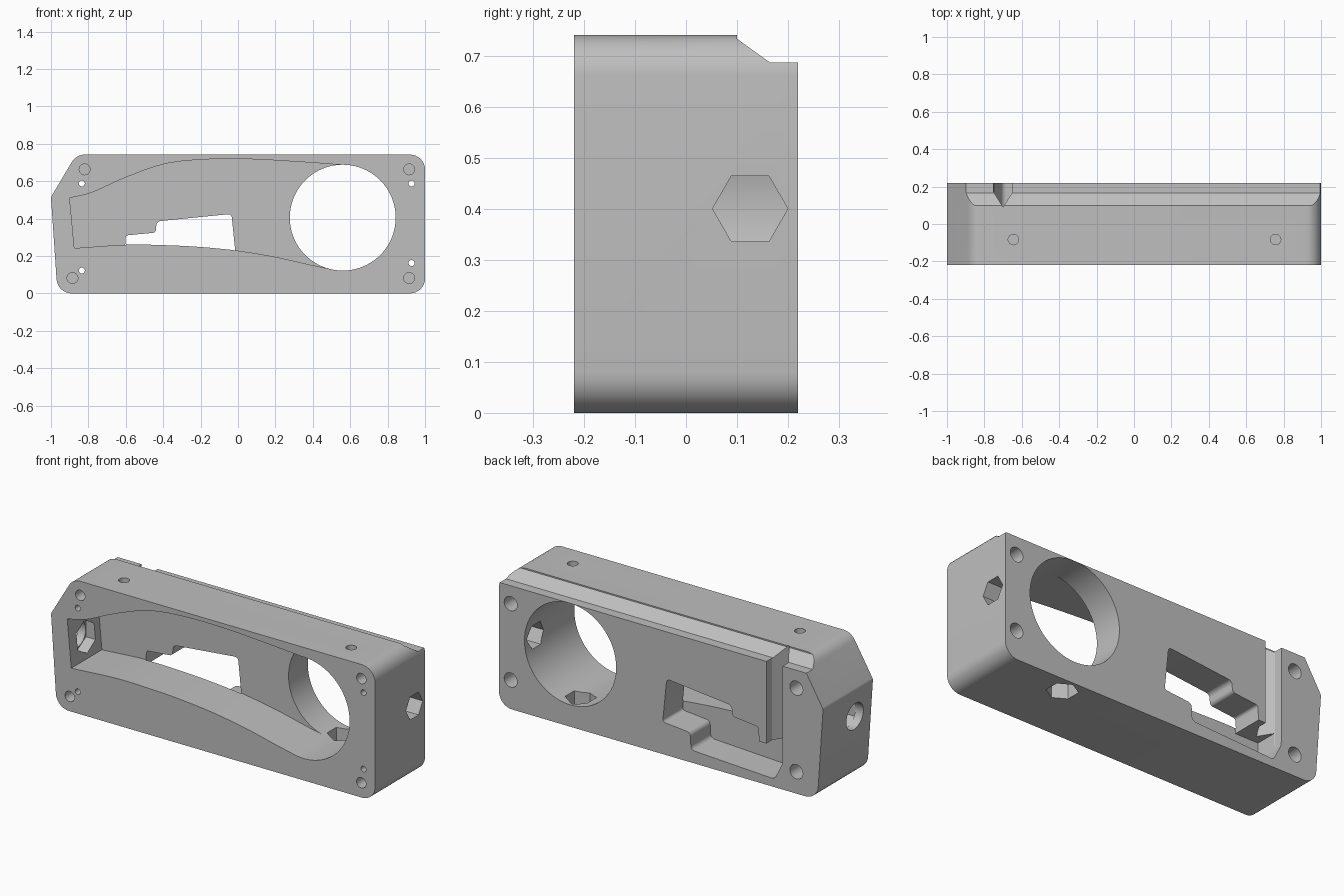
import bpy, bmesh, math
from mathutils import Vector

cube = bpy.data.objects.get("Cube")
if cube:
    bpy.data.objects.remove(cube, do_unlink=True)

grey = bpy.data.materials.new("plain_grey")
grey.use_nodes = True
colour = (0.52, 0.52, 0.52, 1)
grey.diffuse_color = colour
grey.node_tree.nodes["Principled BSDF"].inputs["Base Color"].default_value = colour


def rounded(points, steps=8):
    """Polygon from (u, v, radius) corners, each rounded by an arc."""
    out = []
    n = len(points)
    for i, (u, v, r) in enumerate(points):
        p = Vector((u, v))
        if not r:
            out.append(p)
            continue
        a = (Vector(points[i - 1][:2]) - p).normalized()
        b = (Vector(points[(i + 1) % n][:2]) - p).normalized()
        half = a.angle(b) / 2
        centre = p + (a + b).normalized() * (r / math.sin(half))
        start = p + a * (r / math.tan(half)) - centre
        end = p + b * (r / math.tan(half)) - centre
        sweep = start.angle_signed(end)
        for k in range(steps + 1):
            t = -sweep * k / steps
            c, s = math.cos(t), math.sin(t)
            out.append(centre + Vector((c * start.x - s * start.y, s * start.x + c * start.y)))
    return out


def spline(pts, steps=6):
    """Smooth curve through the points."""
    p = [Vector(q) for q in pts]
    p = [2 * p[0] - p[1]] + p + [2 * p[-1] - p[-2]]
    out = []
    for a, b, c, d in zip(p, p[1:], p[2:], p[3:]):
        for k in range(steps):
            t = k / steps
            out.append(0.5 * (2 * b + (c - a) * t + (2 * a - 5 * b + 4 * c - d) * t * t
                              + (3 * b - a - 3 * c + d) * t ** 3))
    return out + [p[-2]]


def circle(u, v, r, sides=32, turn=0.0):
    return [(u + r * math.cos(turn + math.tau * k / sides),
             v + r * math.sin(turn + math.tau * k / sides)) for k in range(sides)]


def prism(name, outline, axis, lo, hi):
    """Extrude a flat outline along one axis."""
    place = {"x": lambda u, v, w: (w, u, v),
             "y": lambda u, v, w: (u, w, v),
             "z": lambda u, v, w: (u, v, w)}[axis]
    bm = bmesh.new()
    rings = [[bm.verts.new(place(u, v, w)) for u, v in outline] for w in (lo, hi)]
    for ring in rings:
        bm.faces.new(ring)
    n = len(outline)
    for i in range(n):
        j = (i + 1) % n
        bm.faces.new((rings[0][i], rings[0][j], rings[1][j], rings[1][i]))
    bmesh.ops.recalc_face_normals(bm, faces=bm.faces)
    mesh = bpy.data.meshes.new(name)
    bm.to_mesh(mesh)
    bm.free()
    obj = bpy.data.objects.new(name, mesh)
    bpy.context.collection.objects.link(obj)
    mesh.materials.append(grey)
    return obj


# Main block with rounded corners
H, D = 0.742, 0.22
body = prism("housing_body", rounded([
    (-0.965, 0, 0.08), (1, 0, 0.08), (1, H, 0.08), (-0.865, H, 0.08), (-1, 0.515, 0.03)]),
    "y", -D, D)

cutters = []


def cut(name, outline, axis, lo, hi):
    obj = prism(name, outline, axis, lo, hi)
    obj.hide_render = True
    cutters.append(obj)


# Large round opening
cut("round_opening", circle(0.56, 0.405, 0.283, 96), "y", -0.4, 0.4)

# Front cavity with curved roof and floor
roof = spline([(-0.9, 0.51), (-0.78, 0.54), (-0.6, 0.62), (-0.4, 0.69), (-0.2, 0.715),
               (0.05, 0.718), (0.3, 0.705), (0.57, 0.686)])
floor = spline([(0.52, 0.126), (0.4, 0.15), (0.2, 0.195), (0, 0.228), (-0.2, 0.248),
                (-0.4, 0.258), (-0.6, 0.26), (-0.875, 0.242)])
cut("front_cavity", roof + floor, "y", -0.4, 0.05)

# Stepped rear pocket that breaks into the front cavity
cut("rear_pocket", rounded([
    (-0.035, 0.425, 0.02), (-0.435, 0.385, 0.025), (-0.44, 0.325, 0.02), (-0.6, 0.31, 0.015),
    (-0.605, 0.23, 0), (-0.748, 0.23, 0), (-0.748, 0.14, 0.03), (-0.7, 0.045, 0.03),
    (-0.185, 0.07, 0.025), (-0.18, 0.165, 0.025), (-0.01, 0.18, 0.015)]), "y", 0.045, 0.4)

# Rear top chamfer and vertical pointed groove
cut("rear_chamfer", [(0.1, 0.735), (0.165, 0.688), (0.4, 0.688), (0.4, 0.9), (0.1, 0.9)],
    "x", -1.2, 1.2)
cut("rear_groove", [(-0.75, 0.4), (-0.75, 0.17), (-0.7, 0.09), (-0.65, 0.17), (-0.65, 0.4)],
    "z", 0.16, 0.9)

# Blind screw holes on the front
for x, z in ((-0.82, 0.663), (0.915, 0.663), (-0.885, 0.082), (0.915, 0.082)):
    cut("front_screw_hole", circle(x, z, 0.029), "y", -0.4, -0.08)

# Through holes with wide rear counterbores
for x, z in ((-0.835, 0.588), (-0.835, 0.122), (0.928, 0.588), (0.928, 0.162)):
    cut("through_hole", circle(x, z, 0.016, 20), "y", -0.4, 0.13)
    cut("rear_counterbore", circle(x, z, 0.04), "y", 0.12, 0.4)

# Blind holes on the top
for x in (-0.645, 0.757):
    cut("top_hole", circle(x, -0.083, 0.028), "z", 0.64, 0.9)

# Hexagonal passages into the round opening
cut("side_hex", circle(0.126, 0.401, 0.074, 6), "x", 0.75, 1.2)
cut("bottom_hex", circle(0.56, 0.126, 0.08, 6, math.pi / 2), "z", -0.2, 0.25)

# Round port on the end with a hexagonal seat inside
cut("end_port", circle(-0.075, 0.36, 0.075), "x", -1.2, -0.93)
cut("end_hex_seat", circle(-0.075, 0.36, 0.09, 6, math.pi / 2), "x", -0.94, -0.8)

# Apply all cuts
for c in cutters:
    mod = body.modifiers.new(c.name, "BOOLEAN")
    mod.operation = "DIFFERENCE"
    mod.solver = "EXACT"
    mod.object = c
bpy.context.view_layer.update()
result = bpy.data.meshes.new_from_object(
    body.evaluated_get(bpy.context.evaluated_depsgraph_get()))
body.modifiers.clear()
body.data = result
result.materials.clear()
result.materials.append(grey)
for c in cutters:
    bpy.data.objects.remove(c, do_unlink=True)

bpy.ops.object.select_all(action="DESELECT")
body.select_set(True)
bpy.context.view_layer.objects.active = body
bpy.ops.object.shade_smooth_by_angle(angle=math.radians(30))
